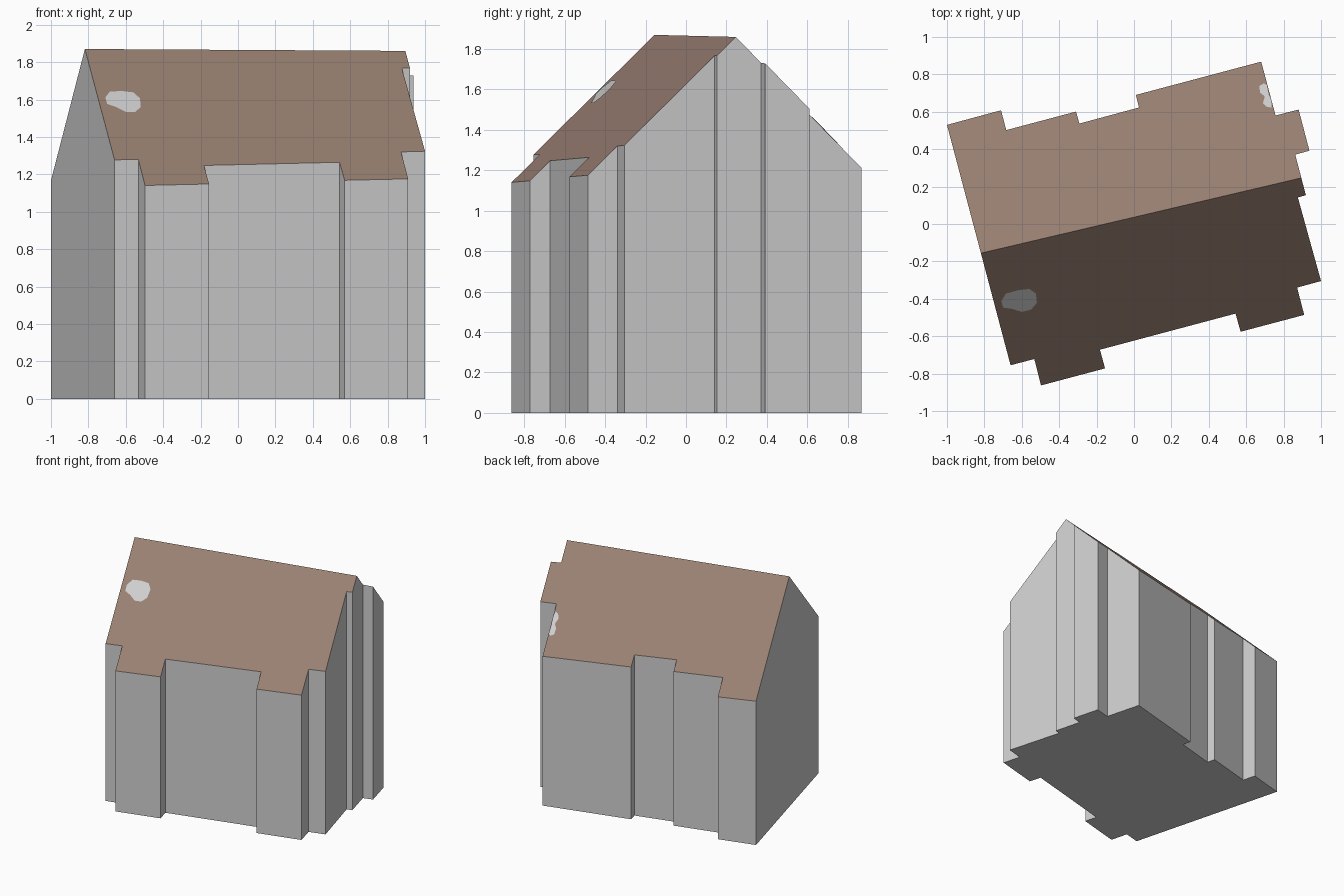
import bpy, bmesh
from mathutils import Vector
from mathutils.geometry import normal

if "Cube" in bpy.data.objects:
    bpy.data.objects.remove(bpy.data.objects["Cube"])


def material(name, col):
    m = bpy.data.materials.new(name)
    m.diffuse_color = (*col, 1)
    m.use_nodes = True
    m.node_tree.nodes["Principled BSDF"].inputs["Base Color"].default_value = m.diffuse_color
    return m


grey = material("wall grey", (0.62, 0.62, 0.62))
brown = material("roof brown", (0.32, 0.215, 0.167))

# Roof planes, both through the ridge
ridge_a, ridge_b = Vector((-0.815, -0.155, 1.87)), Vector((0.897, 0.247, 1.86))
n_front = normal(ridge_a, Vector((-0.495, -0.863, 1.14)), ridge_b)
n_back = normal(ridge_a, ridge_b, Vector((0.68, 0.87, 1.21)))


def plane_z(n, x, y):
    return ridge_a.z - (n.x * (x - ridge_a.x) + n.y * (y - ridge_a.y)) / n.z


def roof_z(x, y):
    return min(plane_z(n_front, x, y), plane_z(n_back, x, y))


def finish(bm, name, mats):
    me = bpy.data.meshes.new(name)
    bm.to_mesh(me)
    bm.free()
    for m in mats:
        me.materials.append(m)
    ob = bpy.data.objects.new(name, me)
    bpy.context.collection.objects.link(ob)
    return ob


# House: stepped footprint, split along the ridge and raised to the roof
footprint = [(-1.0, 0.53), (-0.66, -0.755), (-0.533, -0.722), (-0.497, -0.863),
             (-0.155, -0.772), (-0.182, -0.672), (0.543, -0.479), (0.57, -0.576),
             (0.91, -0.486), (0.872, -0.34), (1.0, -0.305), (0.876, 0.142),
             (0.919, 0.154), (0.862, 0.371), (0.938, 0.392), (0.88, 0.612),
             (0.757, 0.58), (0.68, 0.868), (0.01, 0.69), (0.027, 0.623),
             (-0.292, 0.537), (-0.31, 0.601), (-0.683, 0.502), (-0.711, 0.608)]
bm = bmesh.new()
base = bm.faces.new([bm.verts.new((x, y, 0)) for x, y in footprint])
r = bmesh.ops.extrude_face_region(bm, geom=[base], use_keep_orig=True)
for v in [g for g in r["geom"] if isinstance(g, bmesh.types.BMVert)]:
    v.co.z = 1
along = ridge_b - ridge_a
bmesh.ops.bisect_plane(bm, geom=bm.verts[:] + bm.edges[:] + bm.faces[:],
                       plane_co=ridge_a, plane_no=(-along.y, along.x, 0), dist=1e-5)
for v in bm.verts:
    if v.co.z > 0.5:
        v.co.z = roof_z(v.co.x, v.co.y)
bmesh.ops.recalc_face_normals(bm, faces=bm.faces)
for f in bm.faces:
    f.material_index = int(f.normal.z > 0.3)   # sloping faces are roof
finish(bm, "house", [grey, brown])


# Pale roof patches, thin plates lying on the slopes
def patch(name, outline, n):
    bm = bmesh.new()
    up = n * (1 if n.z > 0 else -1) * 0.003
    f = bm.faces.new([bm.verts.new(Vector((x, y, plane_z(n, x, y))) + up) for x, y in outline])
    f.normal_update()
    if f.normal.z < 0:
        f.normal_flip()
    finish(bm, name, [grey])


patch("front_roof_patch",
      [(-0.71, -0.41), (-0.685, -0.37), (-0.62, -0.352), (-0.56, -0.345), (-0.525, -0.37),
       (-0.52, -0.42), (-0.55, -0.455), (-0.60, -0.468), (-0.65, -0.452), (-0.70, -0.445)], n_front)
patch("back_roof_patch",
      [(0.67, 0.735), (0.695, 0.75), (0.71, 0.742), (0.72, 0.69), (0.737, 0.655),
       (0.736, 0.62), (0.71, 0.625), (0.69, 0.645), (0.70, 0.68), (0.675, 0.70)], n_back)
